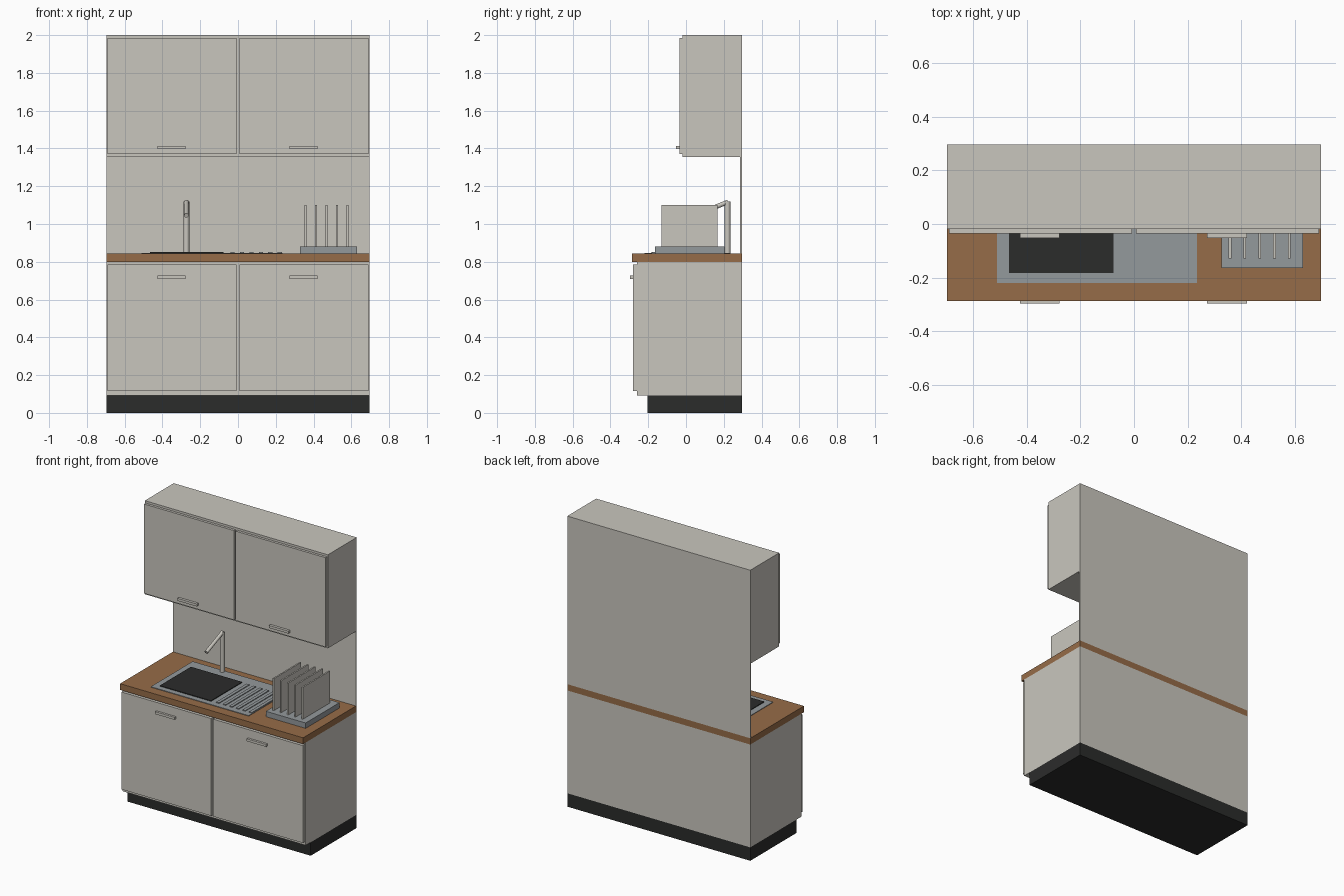
import bpy
from mathutils import Vector

cube = bpy.data.objects.get("Cube")
if cube:
    bpy.data.objects.remove(cube, do_unlink=True)


def material(name, rgb):
    m = bpy.data.materials.new(name)
    m.use_nodes = True
    m.diffuse_color = (*rgb, 1)
    m.node_tree.nodes["Principled BSDF"].inputs["Base Color"].default_value = (*rgb, 1)
    return m


CREAM = material("warm_grey_paint", (0.584, 0.565, 0.515))
WOOD = material("brown_wood", (0.305, 0.15, 0.065))
STEEL = material("steel_grey", (0.296, 0.319, 0.332))
BLACK = material("charcoal", (0.024, 0.025, 0.024))


def box(name, x, y, z, mat):
    """Box from (min, max) pairs on each axis."""
    spans = (x, y, z)
    bpy.ops.mesh.primitive_cube_add(size=1, location=[(a + b) / 2 for a, b in spans])
    ob = bpy.context.object
    ob.name = name
    ob.scale = [b - a for a, b in spans]
    bpy.ops.object.transform_apply(location=False, rotation=False, scale=True)
    ob.data.materials.append(mat)
    return ob


def rod(name, start, end, radius, mat):
    """Round bar between two points."""
    a, b = Vector(start), Vector(end)
    bpy.ops.mesh.primitive_cylinder_add(vertices=24, radius=radius,
                                        depth=(b - a).length, location=(a + b) / 2)
    ob = bpy.context.object
    ob.name = name
    ob.rotation_euler = (b - a).to_track_quat('Z', 'Y').to_euler()
    ob.data.materials.append(mat)
    bpy.ops.object.shade_smooth_by_angle()
    return ob


W = 0.697        # half width
BACK = 0.296     # rear plane
TOP = 0.843      # worktop surface

# Carcasses, plinth, worktop and rear panel
box("plinth", (-W, W), (-0.205, BACK), (0, 0.092), BLACK)
box("base_cabinet", (-W, W), (-0.259, BACK), (0.092, 0.80), CREAM)
box("worktop", (-W, W), (-0.287, BACK), (0.80, TOP), WOOD)
box("back_panel", (-W, W), (0.287, BACK), (TOP, 2), CREAM)
box("wall_cabinet", (-W, W), (-0.018, 0.287), (1.356, 2), CREAM)

# Doors with bar handles
for side, x, hx in (("right", (-0.69, -0.007), -0.351), ("left", (0.007, 0.69), 0.347)):
    grip = (hx - 0.074, hx + 0.074)
    box(f"base_door_{side}", x, (-0.281, -0.259), (0.115, 0.785), CREAM)
    box(f"base_handle_{side}", grip, (-0.296, -0.281), (0.71, 0.727), CREAM)
    box(f"wall_door_{side}", x, (-0.035, -0.018), (1.37, 1.985), CREAM)
    box(f"wall_handle_{side}", grip, (-0.053, -0.035), (1.397, 1.414), CREAM)

# Sink with dark basin and draining ridges
box("sink_plate", (-0.51, 0.235), (-0.22, 0.235), (TOP, 0.847), STEEL)
box("sink_basin", (-0.467, -0.077), (-0.183, 0.155), (0.847, 0.852), BLACK)
for i in range(6):
    x = -0.04 + 0.05 * i
    box(f"drain_ridge_{i + 1}", (x, x + 0.022), (-0.18, 0.15), (0.847, 0.852), STEEL)

# Tap
rod("tap_post", (-0.273, 0.22, TOP), (-0.273, 0.22, 1.12), 0.015, CREAM)
rod("tap_spout", (-0.273, 0.222, 1.117), (-0.273, 0.045, 1.045), 0.012, CREAM)

# Dish rack with upright plates
box("dish_rack", (0.327, 0.63), (-0.164, 0.204), (TOP, 0.88), STEEL)
for i in range(5):
    x = 0.358 + 0.0553 * i
    box(f"rack_plate_{i + 1}", (x - 0.005, x + 0.005), (-0.129, 0.167), (0.88, 1.10), CREAM)
